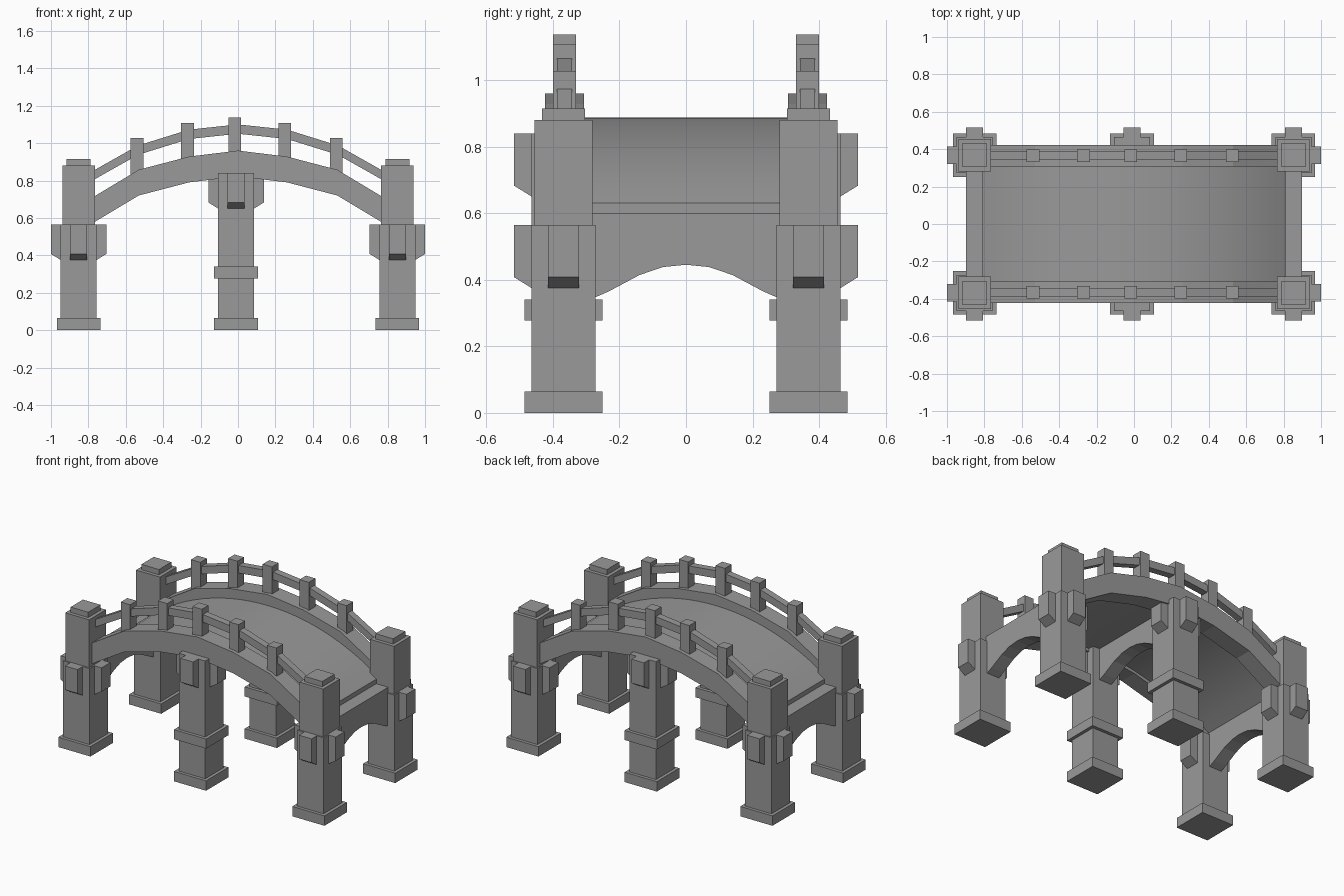
import bpy, bmesh, math
from mathutils import Vector

cube = bpy.data.objects.get("Cube")
if cube:
    bpy.data.objects.remove(cube, do_unlink=True)

stone = bpy.data.materials.new("grey_stone")
stone.use_nodes = True
GREY = (0.32, 0.32, 0.32, 1)
stone.diffuse_color = GREY
stone.node_tree.nodes["Principled BSDF"].inputs["Base Color"].default_value = GREY

PILLAR_X, PILLAR_Y, MID_X = 0.852, 0.368, -0.01
RAIL_Y = 0.365
MID_RISE = 0.275


def finish(name, bm):
    bmesh.ops.recalc_face_normals(bm, faces=bm.faces)
    mesh = bpy.data.meshes.new(name)
    bm.to_mesh(mesh)
    bm.free()
    mesh.materials.append(stone)
    obj = bpy.data.objects.new(name, mesh)
    bpy.context.collection.objects.link(obj)
    return obj


def add_prism(bm, outline, depth):
    """Extrude a closed outline of 3D points by the depth vector."""
    face = bm.faces.new([bm.verts.new(p) for p in outline])
    ext = bmesh.ops.extrude_face_region(bm, geom=[face])
    moved = [g for g in ext["geom"] if isinstance(g, bmesh.types.BMVert)]
    bmesh.ops.translate(bm, verts=moved, vec=depth)


def add_box(bm, x, y, half, z0, z1):
    corners = [(-1, -1), (1, -1), (1, 1), (-1, 1)]
    add_prism(bm, [(x + half * a, y + half * b, z0) for a, b in corners],
              Vector((0, 0, z1 - z0)))


def add_bracket(bm, x, y, direction, top):
    """Corbel with a sloping underside, pointing along direction."""
    d = Vector((*direction, 0))
    side = Vector((-d.y, d.x, 0)) * 0.046
    profile = [(0.08, top), (0.149, top), (0.149, top - 0.157), (0.08, top - 0.2)]
    start = Vector((x, y, 0)) - side
    add_prism(bm, [start + d * r + Vector((0, 0, z)) for r, z in profile], side * 2)


def strip(name, top_line, bottom_line, y, half):
    """Band in the xz plane, given thickness across y."""
    bm = bmesh.new()
    outline = [(x, y - half, z) for x, z in top_line + bottom_line[::-1]]
    add_prism(bm, outline, Vector((0, half * 2, 0)))
    return finish(name, bm)


def mirrored(points):
    return [(-x, z) for x, z in points[:0:-1]] + points


# Pillars with plinths, corbels, and caps or collars
for side_name, s in (("front", -1), ("back", 1)):
    y = s * PILLAR_Y
    for place, x in (("right", -PILLAR_X), ("middle", MID_X), ("left", PILLAR_X)):
        middle = place == "middle"
        top = 0.565 + (MID_RISE if middle else 0)
        bm = bmesh.new()
        add_box(bm, x, y, 0.117, 0, 0.065)
        add_box(bm, x, y, 0.096, 0.065, top)
        if middle:
            add_box(bm, x, y, 0.117, 0.277, 0.34)
        else:
            add_box(bm, x, y, 0.087, top, 0.88)
            add_box(bm, x, y, 0.064, 0.88, 0.915)
        for direction in ((-1, 0), (1, 0), (0, s)):
            add_bracket(bm, x, y, direction, top)
        finish(f"{side_name}_{place}_pillar", bm)

# Arched cross beams between facing pillars
arch = mirrored([(0, 0.445), (0.07, 0.438), (0.14, 0.414), (0.23, 0.366), (0.3, 0.335)])
for name, x, rise in (("right", -PILLAR_X, 0), ("middle", MID_X, MID_RISE), ("left", PILLAR_X, 0)):
    bm = bmesh.new()
    outline = arch + [(0.3, 0.6), (-0.3, 0.6)]
    add_prism(bm, [(x - 0.045, y, z + rise) for y, z in outline], Vector((0.09, 0, 0)))
    finish(f"{name}_cross_beam", bm)

# Curved walkway
RADIUS, SPAN, STEPS = 1.4, 0.81, 24
xs = [SPAN * (2 * i / STEPS - 1) for i in range(STEPS + 1)]
arc = [(x, 0.888 - RADIUS + math.sqrt(RADIUS ** 2 - x * x)) for x in xs]
deck = strip("walkway", arc, [(x, z - 0.055) for x, z in arc], 0, 0.32)
for ob in bpy.context.selected_objects:
    ob.select_set(False)
deck.select_set(True)
bpy.context.view_layer.objects.active = deck
bpy.ops.object.shade_smooth_by_angle(angle=math.radians(30))

# Curbs, handrails and posts on both sides
curb_top = mirrored([(0, 0.96), (0.262, 0.928), (0.53, 0.858), (0.81, 0.69)])
rail_top = mirrored([(0, 1.1), (0.262, 1.072), (0.535, 0.987), (0.81, 0.832)])
posts = [(-0.54, 1.027), (-0.27, 1.107), (-0.018, 1.137), (0.25, 1.107), (0.525, 1.027)]
for side_name, s in (("front", -1), ("back", 1)):
    y = s * RAIL_Y
    strip(f"{side_name}_curb", curb_top, [(x, z - 0.138) for x, z in curb_top], y, 0.058)
    strip(f"{side_name}_handrail", rail_top, [(x, z - 0.05) for x, z in rail_top], y, 0.023)
    bm = bmesh.new()
    for x, top in posts:
        add_box(bm, x, y, 0.034, top - 0.24, top)
    finish(f"{side_name}_rail_posts", bm)
